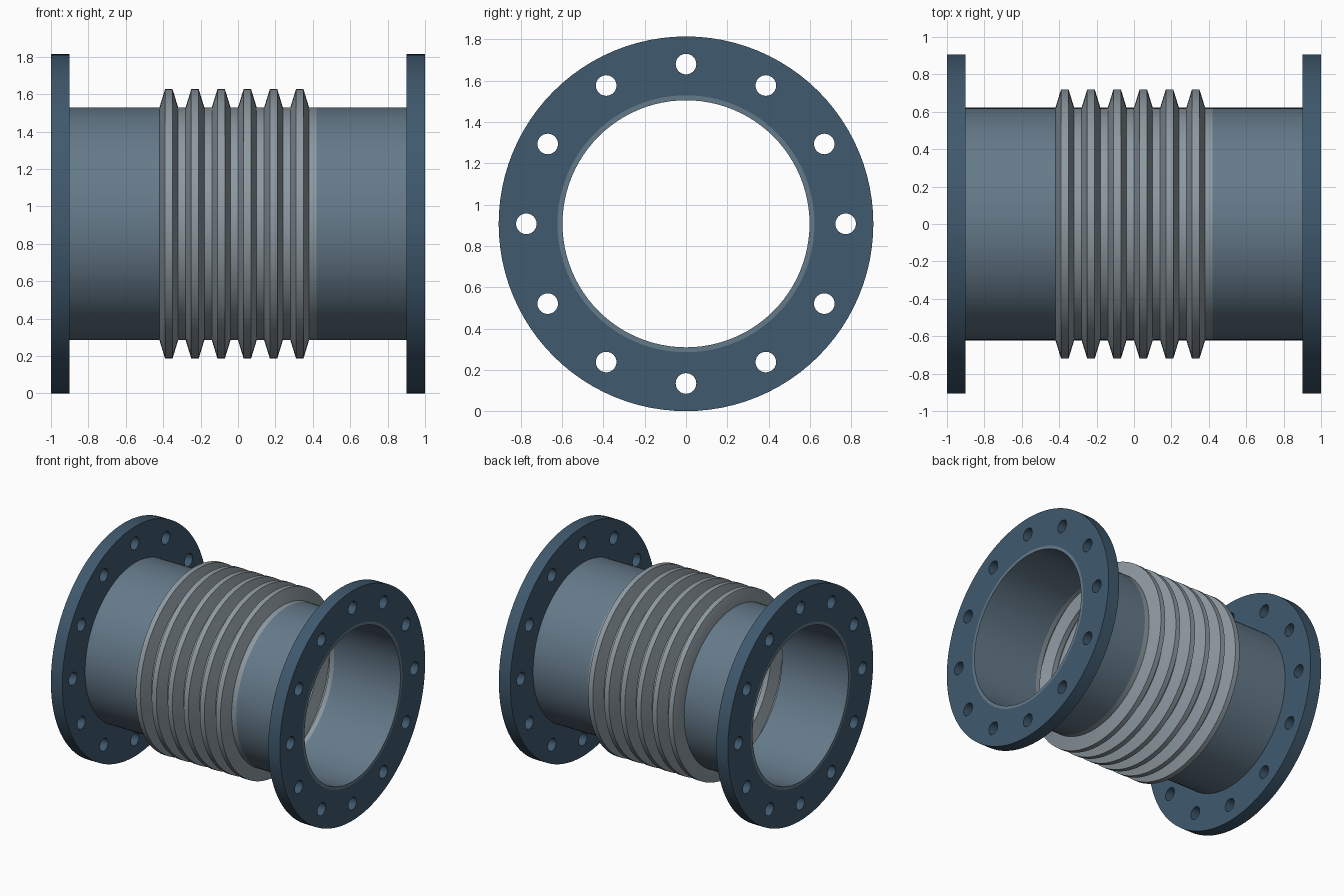
import bpy, bmesh
from math import sin, cos, pi, radians

if "Cube" in bpy.data.objects:
    bpy.data.objects.remove(bpy.data.objects["Cube"])

R = 0.907                     # flange radius = axis height
PIPE_OUT, PIPE_IN = 0.622, 0.598
PEAK, WALL = 0.72, 0.02
SEG = 96


def material(name, rgb):
    m = bpy.data.materials.new(name)
    m.diffuse_color = (*rgb, 1)
    m.use_nodes = True
    m.node_tree.nodes["Principled BSDF"].inputs["Base Color"].default_value = m.diffuse_color
    return m


def finish(ob, mat):
    """Weld, orient normals, smooth by angle and colour."""
    bm = bmesh.new()
    bm.from_mesh(ob.data)
    bmesh.ops.remove_doubles(bm, verts=bm.verts, dist=1e-5)
    bmesh.ops.recalc_face_normals(bm, faces=bm.faces)
    bm.to_mesh(ob.data)
    bm.free()
    ob.data.materials.clear()
    ob.data.materials.append(mat)
    bpy.ops.object.select_all(action='DESELECT')
    ob.select_set(True)
    bpy.context.view_layer.objects.active = ob
    bpy.ops.object.shade_smooth_by_angle(angle=radians(30))


def lathe(name, profile, mat):
    """Spin a closed (x, radius) profile about the x axis."""
    bm = bmesh.new()
    rings = [[bm.verts.new((x, r * sin(2 * pi * i / SEG), r * cos(2 * pi * i / SEG)))
              for i in range(SEG)] for x, r in profile]
    for k, a in enumerate(rings):
        b = rings[(k + 1) % len(rings)]
        for i in range(SEG):
            j = (i + 1) % SEG
            bm.faces.new((a[i], a[j], b[j], b[i]))
    me = bpy.data.meshes.new(name)
    bm.to_mesh(me)
    bm.free()
    ob = bpy.data.objects.new(name, me)
    bpy.context.collection.objects.link(ob)
    ob.location.z = R
    finish(ob, mat)


def flange(name, x, mat):
    """Filled 2D outline with bore and 12 bolt holes, given thickness."""
    cu = bpy.data.curves.new(name, 'CURVE')
    cu.dimensions = '2D'
    cu.fill_mode = 'BOTH'
    cu.extrude = 0.05
    circles = [(0, 0, R, SEG), (0, 0, PIPE_OUT, SEG)]
    circles += [(0.773 * cos(k * pi / 6), 0.773 * sin(k * pi / 6), 0.05, 24) for k in range(12)]
    for cx, cy, r, n in circles:
        s = cu.splines.new('POLY')
        s.points.add(n - 1)
        for i, p in enumerate(s.points):
            a = 2 * pi * i / n
            p.co = (cx + r * cos(a), cy + r * sin(a), 0, 1)
        s.use_cyclic_u = True
    ob = bpy.data.objects.new(name, cu)
    bpy.context.collection.objects.link(ob)
    ob.location = (x, 0, R)
    ob.rotation_euler.y = pi / 2
    bpy.ops.object.select_all(action='DESELECT')
    ob.select_set(True)
    bpy.context.view_layer.objects.active = ob
    bpy.ops.object.convert(target='MESH')
    finish(bpy.context.view_layer.objects.active, mat)


navy = material("flange_paint", (0.05, 0.10, 0.155))
steel = material("pipe_steel", (0.13, 0.195, 0.255))
bright = material("bellows_steel", (0.27, 0.32, 0.355))

# Flanges and pipe stubs on both ends
for side, s in (("left", -1), ("right", 1)):
    flange(side + "_flange", s * 0.95, navy)
    lathe(side + "_pipe", [(s * 0.42, PIPE_OUT), (s, PIPE_OUT),
                           (s, PIPE_IN), (s * 0.42, PIPE_IN)], steel)

# Corrugated bellows: six trapezoid ridges, thin wall, hollow inside
outer = []
for k in range(6):
    x = -0.42 + 0.14 * k
    outer += [(x, PIPE_OUT), (x + 0.03, PEAK), (x + 0.07, PEAK), (x + 0.10, PIPE_OUT)]
outer.append((0.42, PIPE_OUT))
inner = [(x, r - WALL) for x, r in reversed(outer)]
lathe("bellows", outer + inner, bright)
